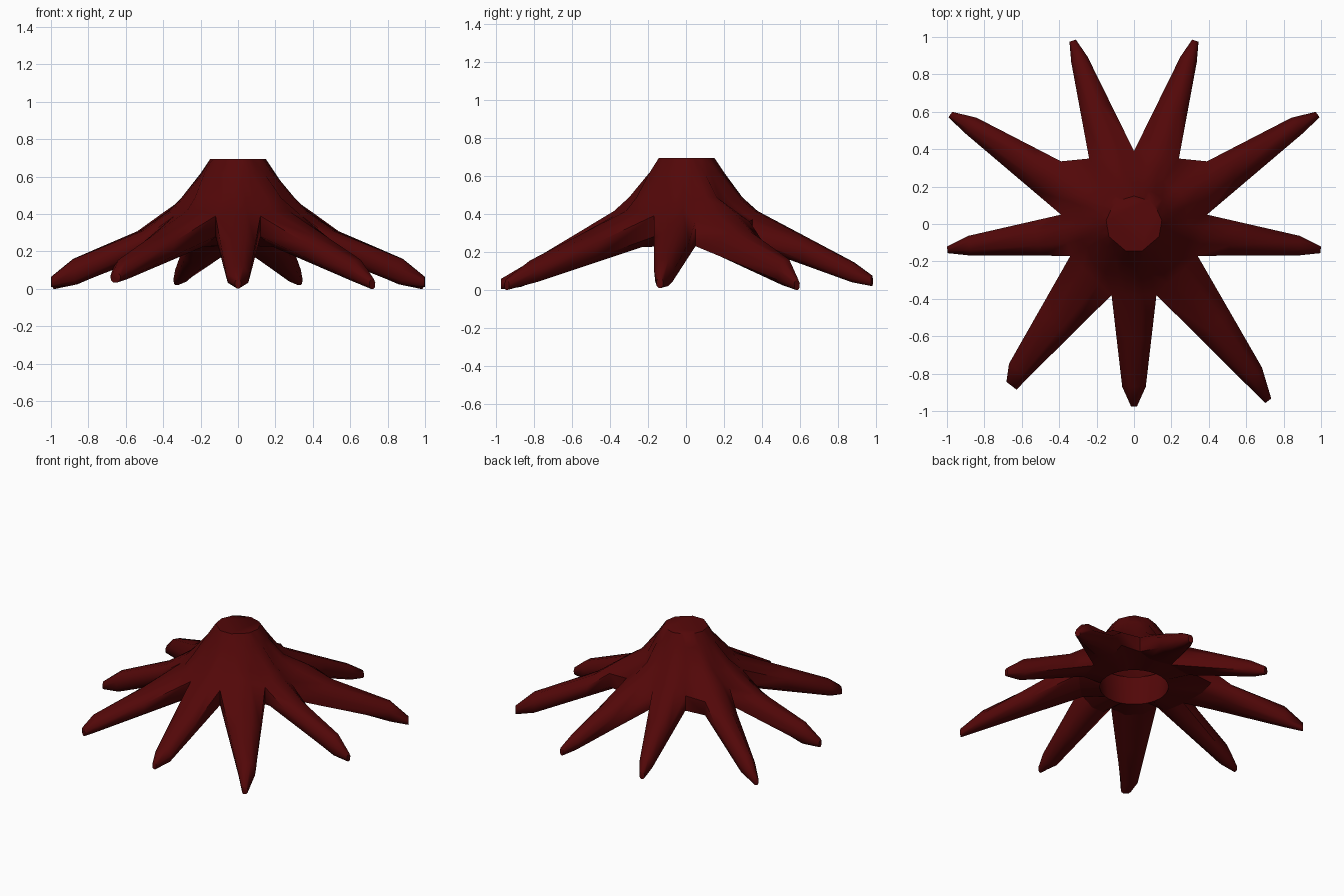
import bpy
import bmesh
import math
from mathutils import Vector

old = bpy.data.objects.get("Cube")
if old:
    bpy.data.objects.remove(old, do_unlink=True)

red = bpy.data.materials.new("dark red")
red.use_nodes = True
colour = (0.085, 0.0022, 0.0025, 1)
red.diffuse_color = colour
red.node_tree.nodes["Principled BSDF"].inputs["Base Color"].default_value = colour

# Crotches between the roots: x, y, bottom, top
back, back_side, web = (0, 0.39, 0.23, 0.36), (0.24, 0.35, 0.26, 0.37), (0.39, 0.335, 0.26, 0.36)
side, front_side, front = (0.39, 0.05, 0.23, 0.36), (0.34, -0.17, 0.28, 0.39), (0.12, -0.38, 0.28, 0.39)
# Trunk levels: radius and height of the cut top and the collar
levels = ((0.15, 0.695), (0.2, 0.62))
UP = Vector((0, 0, 1))


def flip(p):
    return (-p[0],) + p[1:]


# Each root: clockwise crotch, other crotch, knuckle (x, y, half width, bottom, top),
# tip (x, y, half width, bottom), sag (position along the root, depth)
front_root = (flip(front), front, (0, -0.87, 0.063, 0.015, 0.12),
              (0, -0.975, 0.016, 0.003), (0.5, 0))
side_root = (front_side, side, (0.88, -0.116, 0.053, 0.02, 0.16),
             (0.998, -0.138, 0.018, 0.01), (0.3, 0.03))
wing_root = (side, web, (0.87, 0.525, 0.052, 0.025, 0.16),
             (0.982, 0.585, 0.018, 0.0), (0.3, 0.03))
back_root = (back_side, back, (0.292, 0.88, 0.046, 0.04, 0.145),
             (0.328, 0.98, 0.018, 0.02), (0.5, 0))
right_front = (flip(front_side), flip(front), (-0.618, -0.785, 0.063, 0.05, 0.155),
               (-0.655, -0.865, 0.034, 0.035), (0.5, 0))
left_front = (front, front_side, (0.635, -0.805, 0.062, 0.04, 0.155),
              (0.718, -0.945, 0.02, 0.0), (0.5, 0))


def mirrored(root):
    a, b, knuckle, tip, sag = root
    return (flip(b), flip(a), flip(knuckle), flip(tip), sag)


roots = [front_root, left_front, side_root, wing_root, back_root,
         mirrored(back_root), mirrored(wing_root), mirrored(side_root), right_front]


def face(bm, points):
    bm.faces.new([bm.verts.new(p) for p in points])


def strip(bm, a, b, closed=False):
    n = len(a)
    for i in range(n if closed else n - 1):
        j = (i + 1) % n
        face(bm, (a[i], a[j], b[j], b[i]))


def ring(x, y, across, w, low, high):
    h = high - low
    shape = [(-0.88, 0.18), (-1, 0.6), (-0.45, 1), (0.45, 1),
             (1, 0.6), (0.88, 0.18), (0.42, 0), (-0.42, 0)]
    return [Vector((x, y, low + v * h)) + across * (w * u) for u, v in shape]


def around(p, radius, z):
    d = Vector((p.x, p.y, 0)).normalized() * radius
    return Vector((d.x, d.y, z))


def valley(c):
    """Trunk points above a crotch, from the cut top down."""
    p = Vector((*c[:2], 0))
    return [around(p, r, z) for r, z in levels] + [
        around(p, 0.28, 0.465), p + UP * c[3], p + UP * c[2]]


def line_hollow(bm, outer):
    """Underside from the rim inwards, then the wall of the hollow."""
    lip = [around(p, 0.23, 0.23) for p in outer]
    strip(bm, lip, outer)
    strip(bm, [around(p, 0.265, 0.46) for p in outer], lip)


def finish(bm, name, angle):
    mesh = bpy.data.meshes.new(name)
    bm.to_mesh(mesh)
    bm.free()
    mesh.materials.append(red)
    obj = bpy.data.objects.new(name, mesh)
    bpy.context.collection.objects.link(obj)
    bpy.ops.object.select_all(action='DESELECT')
    obj.select_set(True)
    bpy.context.view_layer.objects.active = obj
    bpy.ops.object.shade_smooth_by_angle(angle=math.radians(angle))


stump, lining = bmesh.new(), bmesh.new()
rim = []
for i, (a, b, knuckle, tip, sag) in enumerate(roots):
    pa, pb = Vector((*a[:2], 0)), Vector((*b[:2], 0))
    va, vb = valley(a), valley(b)
    ra, rb = pa.lerp(pb, 0.3), pa.lerp(pb, 0.7)
    kx, ky, kw, klow, khigh = knuckle
    out = (Vector((kx, ky, 0)) - (pa + pb) / 2).normalized()
    square = Vector((-out.y, out.x, 0))

    # Root, from its mouth at the trunk to the blunt tip
    mouth = [va[4], va[3], ra + UP * 0.415, rb + UP * 0.415,
             vb[3], vb[4], rb + UP * 0.225, ra + UP * 0.225]
    knuckle_ring = ring(kx, ky, square, kw, klow, khigh)
    along, depth = sag
    middle = [m.lerp(k, along) for m, k in zip(mouth, knuckle_ring)]
    for p in middle[1:5]:
        p.z -= depth
    tx, ty, tw, tz = tip
    end = ring(tx, ty, square, tw, tz, tz + 0.055)
    for p, q in ((mouth, middle), (middle, knuckle_ring), (knuckle_ring, end)):
        strip(stump, p, q, True)
    face(stump, end)

    # Trunk sector above the root
    top, collar = [[p.lerp(q, t) for t in (0, 0.33, 0.67, 1)]
                   for p, q in zip(va[:2], vb[:2])]
    shoulder = [va[2], around(ra, 0.303, 0.487), around(rb, 0.303, 0.487), vb[2]]
    strip(stump, top, collar)
    strip(stump, collar, shoulder)
    strip(stump, shoulder, mouth[1:5])
    line_hollow(lining, [mouth[0], mouth[7], mouth[6], mouth[5]])
    rim.append(va[0])

    # Web filling a wide gap to the next root
    c = roots[(i + 1) % len(roots)][0]
    if c != b:
        vc = valley(c)
        strip(stump, vb, vc)
        line_hollow(lining, [vb[4], vc[4]])
        rim.append(vb[0])

# Flat cut top
face(stump, rim)
for bm in (stump, lining):
    bmesh.ops.remove_doubles(bm, verts=bm.verts, dist=0.0005)
bmesh.ops.recalc_face_normals(stump, faces=stump.faces)
finish(stump, "root_stump", 60)
finish(lining, "hollow_underside", 40)
